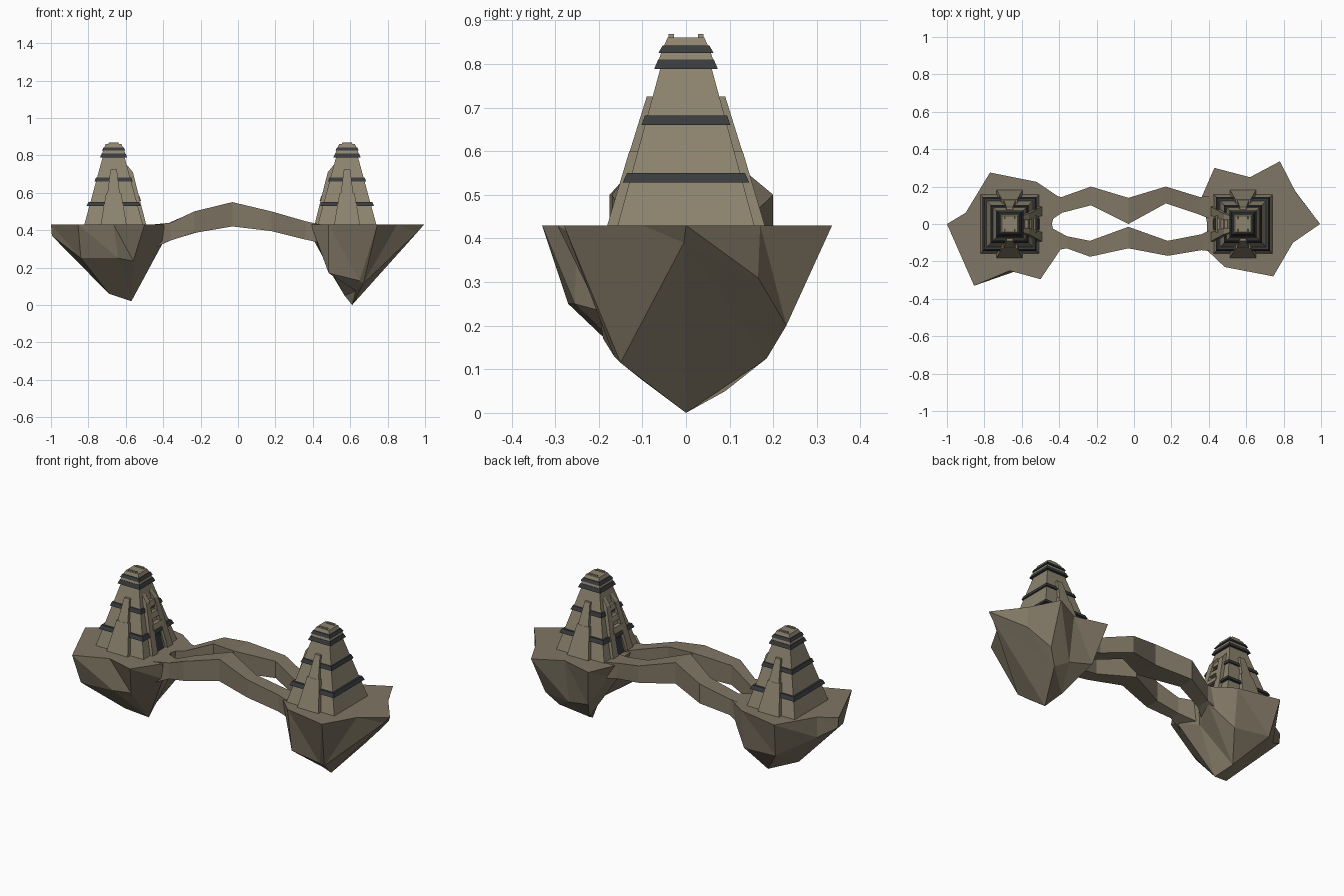
import bpy, bmesh

if "Cube" in bpy.data.objects:
    bpy.data.objects.remove(bpy.data.objects["Cube"])


def material(name, rgb):
    m = bpy.data.materials.new(name)
    m.diffuse_color = (*rgb, 1)
    m.use_nodes = True
    m.node_tree.nodes["Principled BSDF"].inputs["Base Color"].default_value = m.diffuse_color
    return m


ROCK = material("brown rock", (0.215, 0.182, 0.128))
STONE = material("tan stone", (0.270, 0.232, 0.160))
DARK = material("dark slate", (0.040, 0.043, 0.046))


def make(name, verts, faces, mat):
    bm = bmesh.new()
    vs = [bm.verts.new(v) for v in verts]
    for f in faces:
        bm.faces.new([vs[i] for i in f])
    bmesh.ops.triangulate(bm, faces=[f for f in bm.faces if len(f.verts) > 4])
    bmesh.ops.remove_doubles(bm, verts=bm.verts, dist=0.0005)
    bmesh.ops.recalc_face_normals(bm, faces=bm.faces)
    me = bpy.data.meshes.new(name)
    bm.to_mesh(me)
    bm.free()
    me.materials.append(mat)
    ob = bpy.data.objects.new(name, me)
    bpy.context.collection.objects.link(ob)
    return ob


def loft(name, rings, mat):
    """Skin a stack of equal-length point rings and cap both ends."""
    n = len(rings[0])
    faces = [tuple(range(n)), tuple(range((len(rings) - 1) * n, len(rings) * n))]
    for r in range(len(rings) - 1):
        for i in range(n):
            j = (i + 1) % n
            faces.append((r * n + i, r * n + j, r * n + n + j, r * n + n + i))
    return make(name, [p for r in rings for p in r], faces, mat)


GROUND = 0.43


def island(name, outline, waist, keel, links):
    """Flat top, faceted waist, then each side runs to one of a few keel points."""
    n = len(outline)
    k = len(keel)
    verts = [(x, y, GROUND) for x, y in outline] + waist + keel
    faces = [tuple(range(n))]
    for i in range(n):
        j = (i + 1) % n
        faces.append((i, j, n + j))
        faces.append((i, n + j, n + i))
        a, b = 2 * n + links[i], 2 * n + links[j]
        faces.append((n + i, n + j, b))
        if a != b:
            faces.append((n + i, b, a))
    faces.append(tuple(2 * n + i for i in range(k)))
    return make(name, verts, faces, ROCK)


# Floating islands
island("left_island",
       [(-1, 0), (-.855, -.33), (-.665, -.25), (-.5, -.295), (-.395, -.14),
        (-.44, 0), (-.395, .14), (-.52, .225), (-.77, .275), (-.9, .06)],
       [(-.995, 0, .37), (-.84, -.27, .25), (-.64, -.255, .25), (-.56, -.2, .235), (-.40, -.13, .335),
        (-.45, 0, .28), (-.40, .13, .335), (-.52, .2, .2), (-.74, .22, .22), (-.9, .06, .31)],
       [(-.69, -.07, .06), (-.57, -.02, .02), (-.6, .09, .055)],
       [0, 0, 0, 1, 1, 1, 2, 2, 2, 0])
island("right_island",
       [(.39, -.14), (.485, -.23), (.745, -.28), (.85, -.1), (.995, 0), (.865, .17),
        (.78, .335), (.62, .25), (.43, .30), (.36, .14), (.39, .01)],
       [(.42, -.13, .345), (.485, -.19, .17), (.65, -.165, .13), (.67, -.15, .115), (.96, -.005, .39),
        (.87, .165, .31), (.76, .23, .2), (.62, .21, .17), (.48, .23, .2), (.41, .13, .345), (.43, 0, .3)],
       [(.63, -.1, .075), (.61, 0, 0), (.70, .185, .125), (.57, .09, .05)],
       [0, 0, 0, 0, 1, 2, 2, 2, 3, 3, 3])

# Two arched bridges: stations of x, inner y, outer y, top z, bottom z
NORTH = [(-.46, .01, .15, .43, .30), (-.385, .06, .145, .432, .338), (-.23, .10, .20, .50, .385),
         (-.03, 0, .14, .55, .425), (.17, .11, .20, .50, .40), (.35, .05, .145, .448, .355),
         (.45, .01, .15, .428, .33)]
SOUTH = [(-.46, -.01, -.15, .43, .30), (-.36, -.065, -.13, .44, .345), (-.235, -.09, -.175, .50, .385),
         (-.03, -.015, -.13, .55, .42), (.18, -.09, -.17, .50, .395), (.36, -.055, -.14, .448, .35),
         (.45, -.01, -.15, .428, .33)]
for name, path in (("north_bridge", NORTH), ("south_bridge", SOUTH)):
    loft(name, [[(x, a, t), (x, b, t), (x, b, u), (x, a, u)] for x, a, b, t, u in path], ROCK)


def tower(side, cx, s):
    """Tapered tower; s is the x direction of its gate."""

    def block(part, z0, r0, z1, r1, mat=STONE):
        # r = (x0, x1, y0, y1), with x measured towards the gate
        rings = [[(cx + s * x, y, z) for x, y in ((r[0], r[2]), (r[1], r[2]), (r[1], r[3]), (r[0], r[3]))]
                 for z, r in ((z0, r0), (z1, r1))]
        loft(f"{side}_{part}", rings, mat)

    def square(part, z0, h0, z1, h1, mat=STONE):
        block(part, z0, (-h0, h0, -h0, h0), z1, (-h1, h1, -h1, h1), mat)

    # Body, dark bands and stepped cap
    square("tower_body", .425, .158, .80, .056)
    square("lower_band", .528, .145, .55, .135, DARK)
    square("middle_band", .66, .102, .682, .094, DARK)
    square("upper_band", .788, .073, .81, .064, DARK)
    square("cap_step", .81, .062, .825, .057)
    square("top_band", .825, .063, .842, .054, DARK)
    square("cap", .842, .05, .861, .042)
    for e in (-1, 1):
        ys = sorted((e * .028, e * .04))
        block("crown_rail", .858, (-.03, .03, *ys), .868, (-.025, .025, *ys))

    # Two-tier buttresses on front and back
    for e in (-1, 1):
        def wall(d):
            return sorted((e * .03, e * d))
        block("lower_buttress", .425, (-.07, .07, *wall(.182)), .60, (-.04, .04, *wall(.13)))
        block("upper_buttress", .59, (-.034, .034, *wall(.132)), .725, (-.017, .017, *wall(.09)))

        # Gate pylons
        def span(a, b):
            return sorted((e * a, e * b))
        block("gate_pylon", .425, (.08, .175, *span(.045, .095)), .71, (.04, .103, *span(.022, .055)))
        block("pylon_cap", .71, (.04, .103, *span(.022, .055)), .75, (.03, .07, *span(.02, .045)))

    # Gate lintels and dark doorway
    block("doorway", .43, (.1, .16, -.03, .03), .52, (.1, .138, -.025, .025), DARK)
    for z, x, w in ((.555, .147, .045), (.615, .127, .038), (.675, .108, .032)):
        block("gate_lintel", z, (.05, x, -w, w), z + .03, (.05, x - .01, -w, w))


tower("left", -.665, 1)
tower("right", .583, -1)
